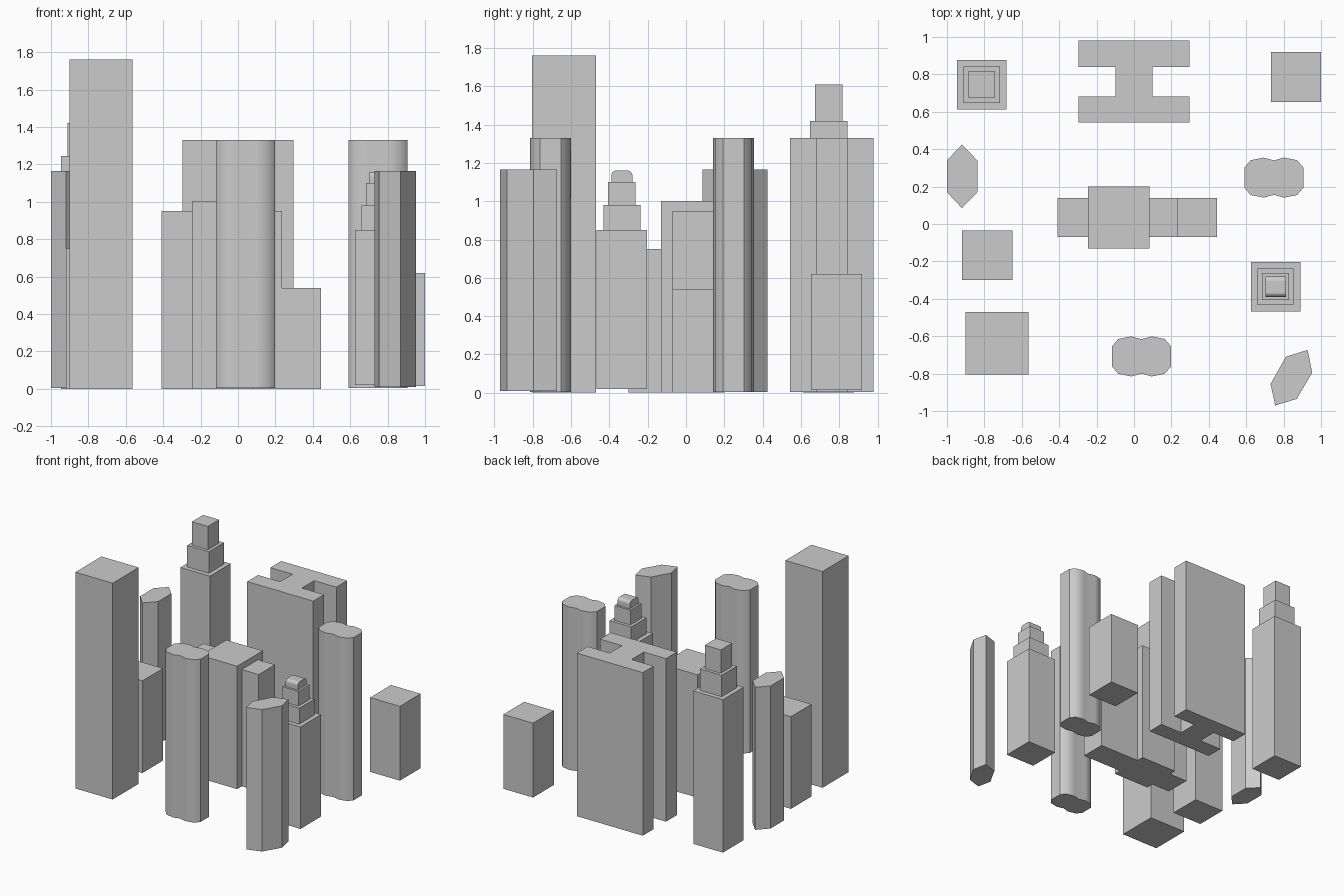
import bpy, bmesh, math

if "Cube" in bpy.data.objects:
    bpy.data.objects.remove(bpy.data.objects["Cube"])


def prism(name, pts, z0, z1, smooth=None):
    """Extrude a counter-clockwise plan outline from z0 to z1."""
    bm = bmesh.new()
    low = [bm.verts.new((x, y, z0)) for x, y in pts]
    top = [bm.verts.new((x, y, z1)) for x, y in pts]
    bm.faces.new(low)
    bm.faces.new(top)
    n = len(pts)
    for i in range(n):
        j = (i + 1) % n
        bm.faces.new((low[i], low[j], top[j], top[i]))
    bmesh.ops.recalc_face_normals(bm, faces=bm.faces)
    me = bpy.data.meshes.new(name)
    bm.to_mesh(me)
    bm.free()
    ob = bpy.data.objects.new(name, me)
    bpy.context.collection.objects.link(ob)
    if smooth:
        bpy.ops.object.select_all(action='DESELECT')
        ob.select_set(True)
        bpy.context.view_layer.objects.active = ob
        bpy.ops.object.shade_smooth_by_angle(angle=math.radians(smooth))
    return ob


def block(name, x0, x1, y0, y1, z0, z1):
    return prism(name, [(x0, y0), (x1, y0), (x1, y1), (x0, y1)], z0, z1)


def stepped(name, cx, cy, z, tiers):
    """Stack of square tiers, each (half width, top height)."""
    for i, (h, top) in enumerate(tiers):
        ob = block(f"{name}_tier_{i + 1}", cx - h, cx + h, cy - h, cy + h, z, top)
        z = top
    return ob


# Plain box towers
block("tall_tower", -0.90, -0.565, -0.805, -0.47, 0, 1.76)
block("short_tower_left", -0.92, -0.65, -0.30, -0.035, 0, 0.75)
block("short_tower_back", 0.733, 1.0, 0.653, 0.92, 0.015, 0.62)

# Central block with stepped wings
block("central_block", -0.245, 0.083, -0.13, 0.20, 0, 1.0)
block("wing_left", -0.41, -0.245, -0.07, 0.14, 0, 0.95)
block("wing_right", 0.083, 0.235, -0.07, 0.14, 0, 0.95)
block("low_wing_right", 0.235, 0.445, -0.07, 0.14, 0, 0.54)

# H-shaped slab tower
w, v = 0.297, 0.098
right = [(w, 0.543), (w, 0.682), (v, 0.682), (v, 0.84), (w, 0.84), (w, 0.98)]
prism("h_tower", right + [(-x, y) for x, y in reversed(right)], 0.003, 1.33)

# Lobed towers: one quarter outline mirrored twice
quarter = [(0.157, 0.055), (0.124, 0.093), (0.055, 0.107), (0, 0.092)]
half = quarter + [(-x, y) for x, y in reversed(quarter[:-1])]
lobed = half + [(x, -y) for x, y in reversed(half)]
for name, cx, cy in (("lobed_tower_right", 0.748, 0.248),
                     ("lobed_tower_front", 0.04, -0.708)):
    prism(name, [(cx + x, cy + y) for x, y in lobed], 0.005, 1.33, smooth=39)

# Six-sided towers
prism("hex_tower_left", [(-0.92, 0.085), (-0.838, 0.17), (-0.838, 0.34),
                         (-0.92, 0.425), (-1.0, 0.34), (-1.0, 0.17)], 0.005, 1.165)
prism("hex_tower_front", [(0.755, -0.97), (0.87, -0.935), (0.953, -0.795),
                          (0.928, -0.673), (0.812, -0.71), (0.73, -0.855)], 0.01, 1.165)

# Stepped towers, the front one with a rounded cap
stepped("back_stepped_tower", -0.814, 0.745, 0,
        [(0.133, 1.245), (0.097, 1.42), (0.072, 1.61)])
cap = stepped("front_stepped_tower", 0.757, -0.335, 0.02,
              [(0.132, 0.85), (0.097, 0.98), (0.072, 1.10), (0.055, 1.16)])
bm = bmesh.new()
bm.from_mesh(cap.data)
edges = [e for e in bm.edges if all(v.co.z > 1.15 for v in e.verts)
         and abs(e.verts[0].co.y - e.verts[1].co.y) < 0.001]
bmesh.ops.bevel(bm, geom=edges, offset=0.025, segments=4, profile=0.5, affect='EDGES')
bm.to_mesh(cap.data)
bm.free()
